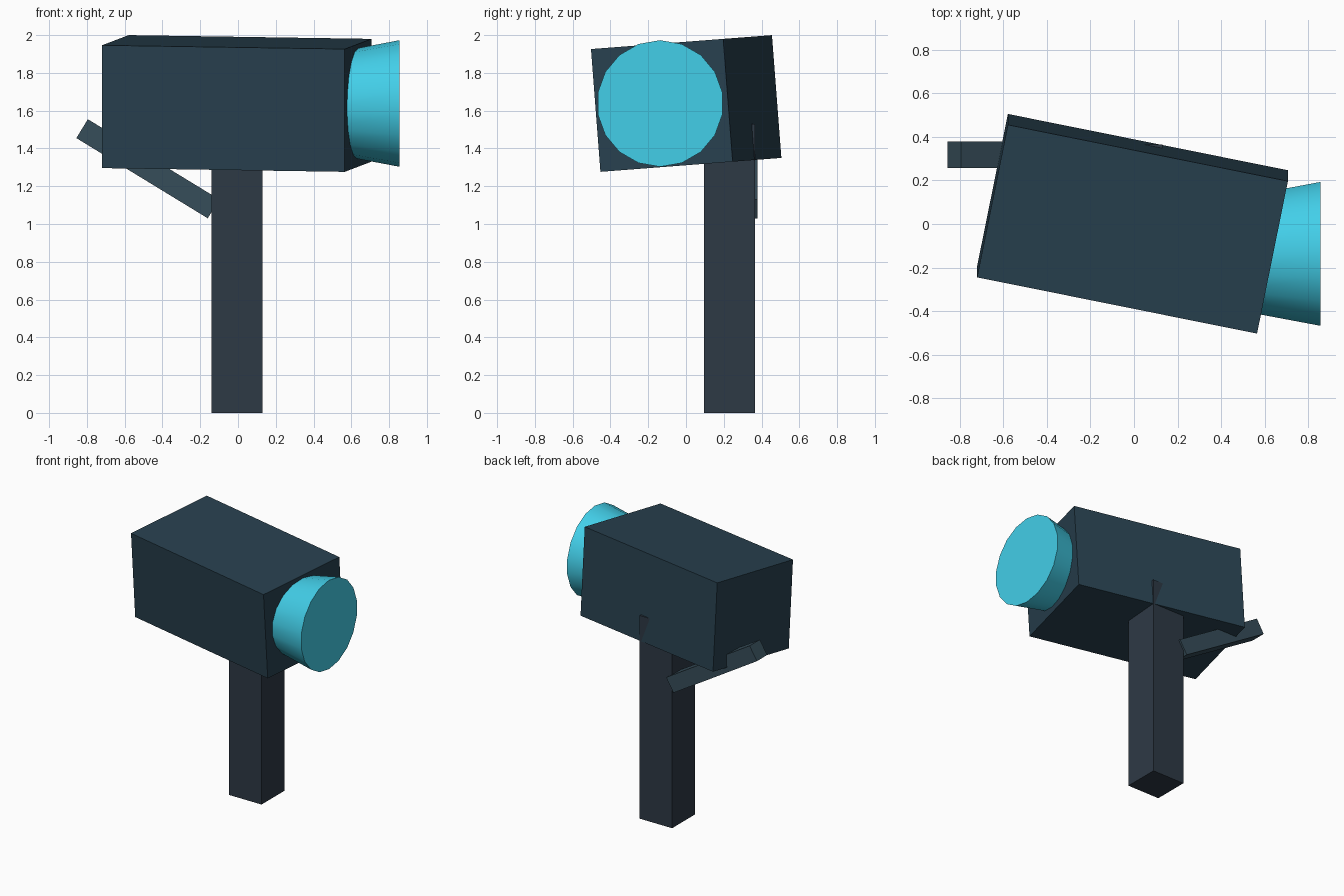
import bpy
from math import radians, pi
from mathutils import Matrix, Euler, Vector

if "Cube" in bpy.data.objects:
    bpy.data.objects.remove(bpy.data.objects["Cube"])


def paint(obj, name, rgb):
    mat = bpy.data.materials.new(name)
    mat.diffuse_color = (*rgb, 1)
    mat.use_nodes = True
    mat.node_tree.nodes["Principled BSDF"].inputs["Base Color"].default_value = mat.diffuse_color
    obj.data.materials.append(mat)


def block(name, center, size, rot=Matrix.Identity(4)):
    bpy.ops.mesh.primitive_cube_add(size=1)
    obj = bpy.context.object
    obj.name = name
    obj.data.transform(Matrix.Translation(Vector(center)) @ rot @ Matrix.Diagonal((*size, 1)))
    return obj


# Upright post, its top buried in the housing and just poking out at the back
post = block("post", (-0.005, 0.23, 0.765), (0.27, 0.27, 1.53))
paint(post, "dark_slate", (0.027, 0.041, 0.06))

# Housing, turned about z and then tipped forward
turn = Matrix.Rotation(radians(4.4), 4, 'X') @ Matrix.Rotation(radians(-11.4), 4, 'Z')
housing = block("housing", (-0.007, 0.001, 1.638), (1.311, 0.716, 0.652), turn)
paint(housing, "dark_teal", (0.021, 0.052, 0.078))

# Slanted handle behind the post
handle = block("handle", (-0.4775, 0.317, 1.2925), (0.815, 0.122, 0.117),
               Matrix.Rotation(radians(31.4), 4, 'Y'))
paint(handle, "grey_teal", (0.037, 0.074, 0.1))

# Flared lens facing +x
x0, x1 = 0.45, 0.855
bpy.ops.mesh.primitive_cone_add(vertices=18, radius1=0.258, radius2=0.335, depth=x1 - x0)
lens = bpy.context.object
lens.name = "lens"
lens.data.transform(Matrix.Translation(((x0 + x1) / 2, -0.137, 1.638))
                    @ Matrix.Rotation(pi / 2, 4, 'Y') @ Matrix.Rotation(pi / 2, 4, 'Z'))
# put a vertex on the +y and -y sides
bpy.context.view_layer.update()
bpy.ops.object.shade_smooth_by_angle(angle=radians(35))
paint(lens, "cyan", (0.055, 0.62, 0.81))
